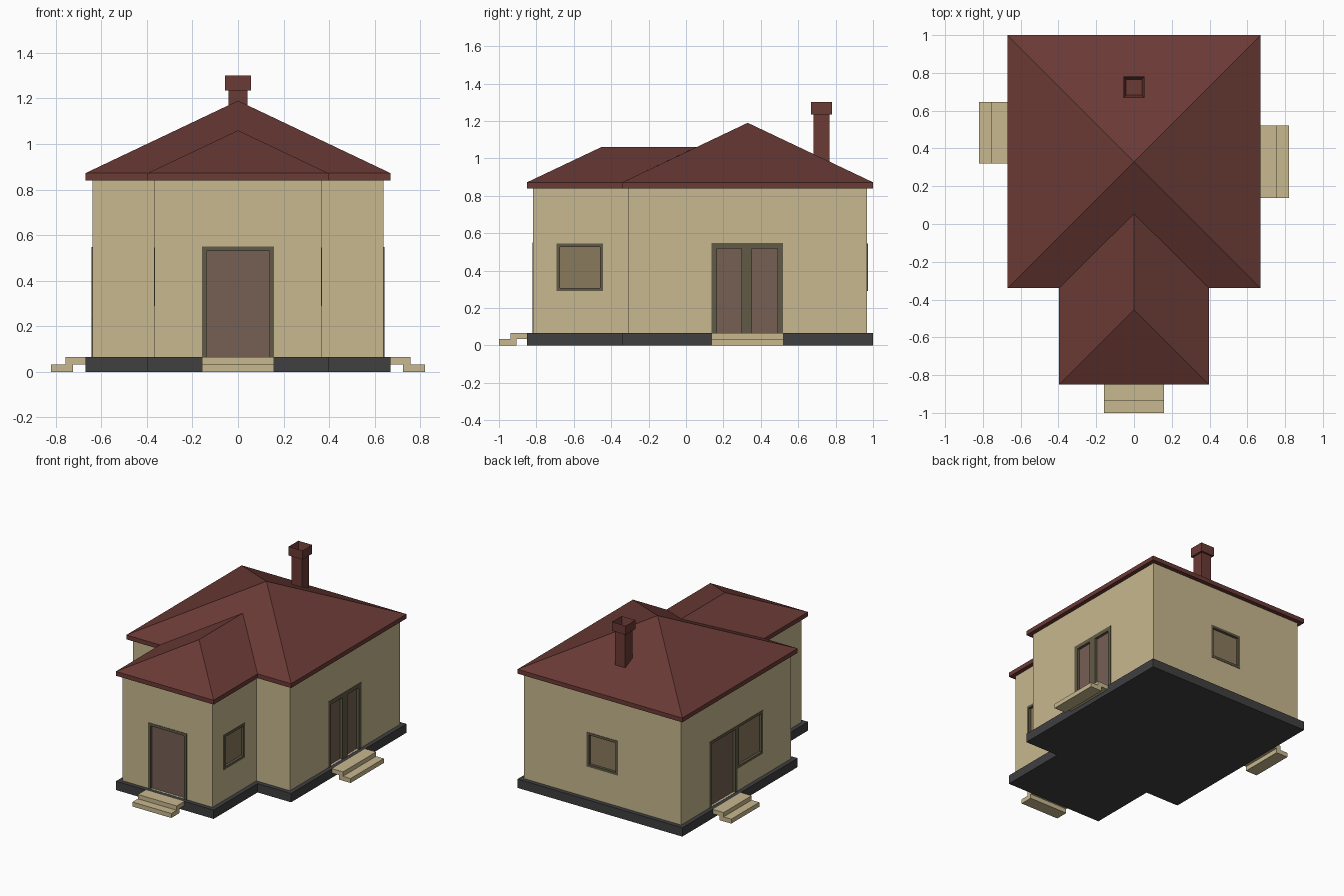
import bpy, bmesh
from mathutils import Vector

if "Cube" in bpy.data.objects:
    bpy.data.objects.remove(bpy.data.objects["Cube"])


def material(name, r, g, b):
    m = bpy.data.materials.new(name)
    m.diffuse_color = (r, g, b, 1)
    m.use_nodes = True
    m.node_tree.nodes["Principled BSDF"].inputs["Base Color"].default_value = m.diffuse_color
    return m


WALL = material("plaster", 0.58, 0.48, 0.275)
ROOF = material("roof_red", 0.145, 0.043, 0.036)
BASE = material("dark_stone", 0.05, 0.05, 0.053)
FRAME = material("frame_olive", 0.12, 0.102, 0.061)
DOOR = material("door_brown", 0.18, 0.117, 0.091)
PANE = material("window_brown", 0.254, 0.195, 0.109)


def finish(name, bm, mat):
    bmesh.ops.recalc_face_normals(bm, faces=bm.faces[:])
    mesh = bpy.data.meshes.new(name)
    bm.to_mesh(mesh)
    bm.free()
    ob = bpy.data.objects.new(name, mesh)
    bpy.context.collection.objects.link(ob)
    if mat:
        mesh.materials.append(mat)
    return ob


def add_prism(bm, pts, vec):
    face = bm.faces.new([bm.verts.new(p) for p in pts])
    new = bmesh.ops.extrude_face_region(bm, geom=[face])["geom"]
    moved = [g for g in new if isinstance(g, bmesh.types.BMVert)]
    bmesh.ops.translate(bm, verts=moved, vec=vec)


def prism(name, pts, vec, mat):
    bm = bmesh.new()
    add_prism(bm, pts, vec)
    return finish(name, bm, mat)


# T-shaped footprint shared by plinth and walls
def footprint(inset, z):
    x, w = 0.67 - inset, 0.397 - inset
    back, mid, front = 1.0 - inset, -0.34 + inset, -0.85 + inset
    half = [(w, front), (w, mid), (x, mid), (x, back)]
    return [(a, b, z) for a, b in half] + [(-a, b, z) for a, b in reversed(half)]


prism("plinth", footprint(0, 0), (0, 0, 0.065), BASE)
walls = prism("walls", footprint(0.031, 0.03), (0, 0, 0.815), WALL)


# Hipped roofs: eave slab plus ridge points
def hip_roof(name, w, y0, y1, ridge):
    bm = bmesh.new()
    eave = [(x, y, z) for x in (-w, w) for y in (y0, y1) for z in (0.84, 0.872)]
    for p in eave + ridge:
        bm.verts.new(p)
    bmesh.ops.convex_hull(bm, input=bm.verts[:])
    bmesh.ops.dissolve_limit(bm, angle_limit=0.02, verts=bm.verts[:], edges=bm.edges[:])
    return finish(name, bm, ROOF)


hip_roof("main_roof", 0.67, -0.34, 1.0, [(0, 0.33, 1.19)])
hip_roof("wing_roof", 0.397, -0.85, -0.34, [(0, -0.453, 1.06), (0, 0.055, 1.06)])


# Chimney shaft and hollow cap
def square(h, z, y=0.724):
    return [(-h, y - h, z), (h, y - h, z), (h, y + h, z), (-h, y + h, z)]


prism("chimney_shaft", square(0.042, 0.9), (0, 0, 0.336), ROOF)
bm = bmesh.new()
add_prism(bm, square(0.056, 1.235), (0, 0, 0.066))
top = max(bm.faces, key=lambda f: f.calc_center_median().z)
bmesh.ops.inset_region(bm, faces=[top], thickness=0.02)
bmesh.ops.translate(bm, verts=top.verts[:], vec=(0, 0, -0.06))
finish("chimney_cap", bm, ROOF)

# Wall sides: map (along wall, outward, height) to world space
SIDES = {
    "front": lambda u, d, z: Vector((u, -0.819 - d, z)),
    "back": lambda u, d, z: Vector((u, 0.969 + d, z)),
    "right": lambda u, d, z: Vector((0.639 + d, u, z)),
    "left": lambda u, d, z: Vector((-0.639 - d, u, z)),
    "wing_right": lambda u, d, z: Vector((0.366 + d, u, z)),
    "wing_left": lambda u, d, z: Vector((-0.366 - d, u, z)),
}


def slab(bm, side, u0, u1, z0, z1, d0, d1):
    P = SIDES[side]
    pts = [P(u0, d0, z0), P(u1, d0, z0), P(u1, d0, z1), P(u0, d0, z1)]
    add_prism(bm, pts, P(u0, d1, z0) - pts[0])


# Opening: recess cut in the wall, surrounding frame, and set-back panels
def opening(name, side, u0, u1, z0, z1, mat, border=0.018, mullion=None):
    bm = bmesh.new()
    slab(bm, side, u0 + .001, u1 - .001, z0 + .001, z1 - .001, -0.03, 0.03)
    cutter = finish(name + "_cutter", bm, None)
    cutter.hide_render = True
    cutter.hide_viewport = True
    mod = walls.modifiers.new(name, "BOOLEAN")
    mod.operation, mod.solver, mod.object = "DIFFERENCE", "EXACT", cutter

    is_door = mat == DOOR
    bottom = z0 if is_door else z0 + border
    bars = [(u0, u0 + border, z0, z1), (u1 - border, u1, z0, z1),
            (u0 + border, u1 - border, z1 - border, z1)]
    if not is_door:
        bars.append((u0 + border, u1 - border, z0, bottom))
    if mullion:
        bars.append((*mullion, bottom, z1 - border))
    bm = bmesh.new()
    for bar in bars:
        slab(bm, side, *bar, -0.029, 0.003)
    finish(name + "_frame", bm, FRAME)

    bm = bmesh.new()
    slab(bm, side, u0 + border, u1 - border, bottom, z1 - border, -0.029, -0.016)
    finish(name + "_panel", bm, mat)


opening("front_door", "front", -0.158, 0.158, 0.065, 0.55, DOOR, 0.02)
opening("double_door", "right", 0.137, 0.518, 0.065, 0.548, DOOR, 0.029, (0.297, 0.353))
opening("side_door", "left", 0.321, 0.642, 0.065, 0.548, DOOR, 0.02)
opening("side_window", "left", 0.02, 0.321, 0.23, 0.548, PANE)
opening("back_window", "back", -0.127, 0.127, 0.292, 0.545, PANE)
for s in ("right", "left"):
    opening("wing_window_" + s, "wing_" + s, -0.692, -0.443, 0.29, 0.545, PANE)


# Two-tread steps in front of each door
def steps(name, side, u0, u1):
    P = SIDES[side]
    profile = [(0, .033), (.055, .033), (.055, 0), (.15, 0),
               (.15, .033), (.088, .033), (.088, .065), (0, .065)]
    pts = [P(u0, d + 0.031, z) for d, z in profile]
    prism(name, pts, P(u1, 0, 0) - P(u0, 0, 0), WALL)


steps("front_steps", "front", -0.158, 0.158)
steps("right_steps", "right", 0.137, 0.522)
steps("left_steps", "left", 0.32, 0.645)
